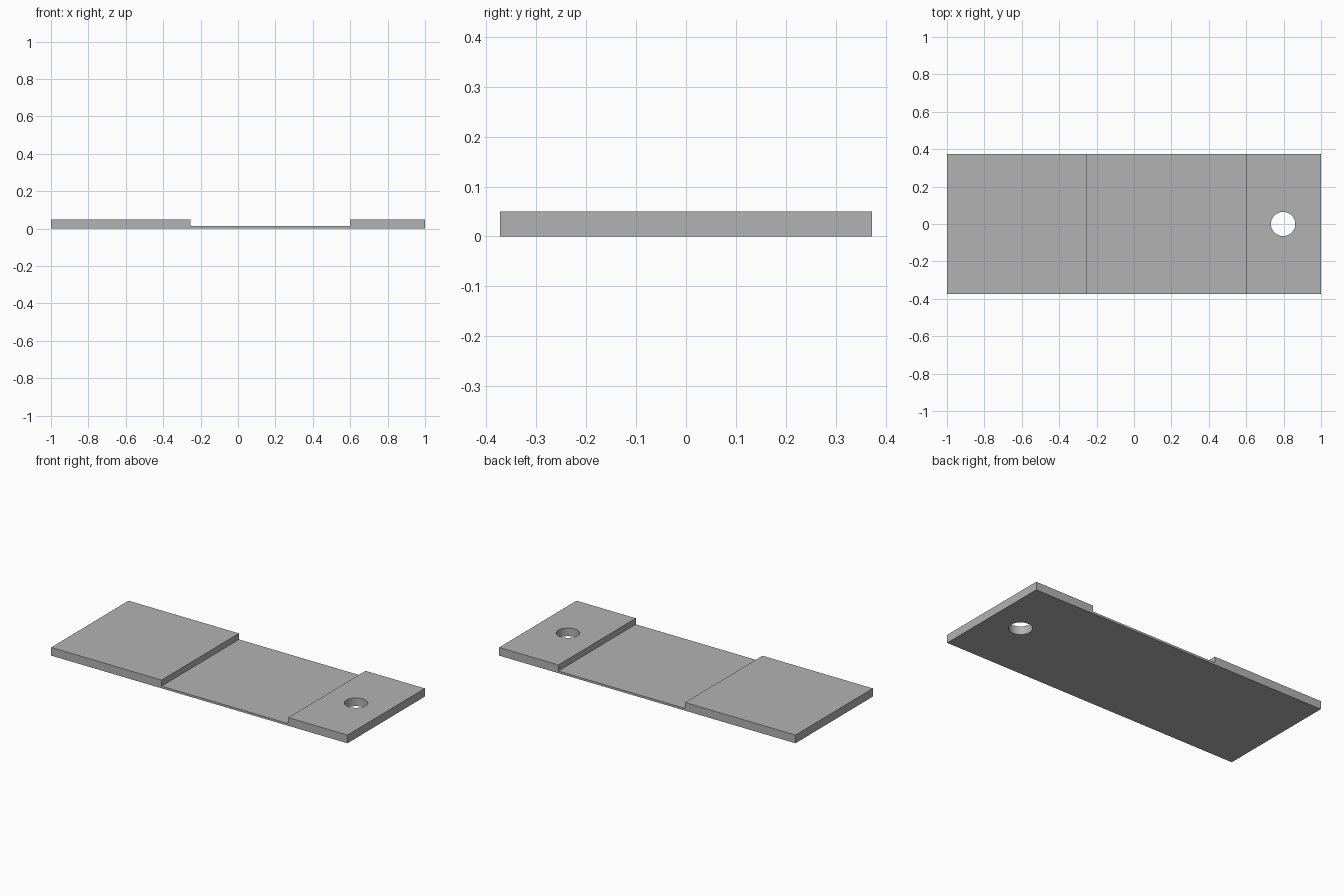
import bpy, bmesh

if "Cube" in bpy.data.objects:
    bpy.data.objects.remove(bpy.data.objects["Cube"])

HALF_WIDTH = 0.373
THICK, THIN = 0.05, 0.013
STEP_LEFT, STEP_RIGHT = -0.255, 0.6

grey = bpy.data.materials.new("plain grey")
grey.diffuse_color = (0.45, 0.45, 0.45, 1)
grey.use_nodes = True
grey.node_tree.nodes["Principled BSDF"].inputs["Base Color"].default_value = grey.diffuse_color

# Stepped plate: side profile extruded across the width
profile = [(-1, 0), (1, 0), (1, THICK), (STEP_RIGHT, THICK), (STEP_RIGHT, THIN),
           (STEP_LEFT, THIN), (STEP_LEFT, THICK), (-1, THICK)]
bm = bmesh.new()
face = bm.faces.new([bm.verts.new((x, -HALF_WIDTH, z)) for x, z in profile])
side = bmesh.ops.extrude_face_region(bm, geom=[face])
moved = [v for v in side["geom"] if isinstance(v, bmesh.types.BMVert)]
bmesh.ops.translate(bm, verts=moved, vec=(0, 2 * HALF_WIDTH, 0))
bmesh.ops.recalc_face_normals(bm, faces=bm.faces)
mesh = bpy.data.meshes.new("stepped_plate")
bm.to_mesh(mesh)
bm.free()
mesh.materials.append(grey)
plate = bpy.data.objects.new("stepped_plate", mesh)
bpy.context.collection.objects.link(plate)

# Round through hole in the short raised end
bpy.ops.mesh.primitive_cylinder_add(vertices=48, radius=0.065, depth=0.3,
                                    location=(0.797, 0, THICK / 2))
cutter = bpy.context.object
cutter.name = "hole_cutter"
cutter.hide_render = True
cutter.data.materials.append(grey)
hole = plate.modifiers.new("hole", 'BOOLEAN')
hole.operation = 'DIFFERENCE'
hole.solver = 'EXACT'
hole.object = cutter

bpy.ops.object.select_all(action='DESELECT')
plate.select_set(True)
bpy.context.view_layer.objects.active = plate
bpy.ops.object.modifier_apply(modifier="hole")
bpy.data.objects.remove(cutter)
bpy.ops.object.shade_smooth_by_angle()
